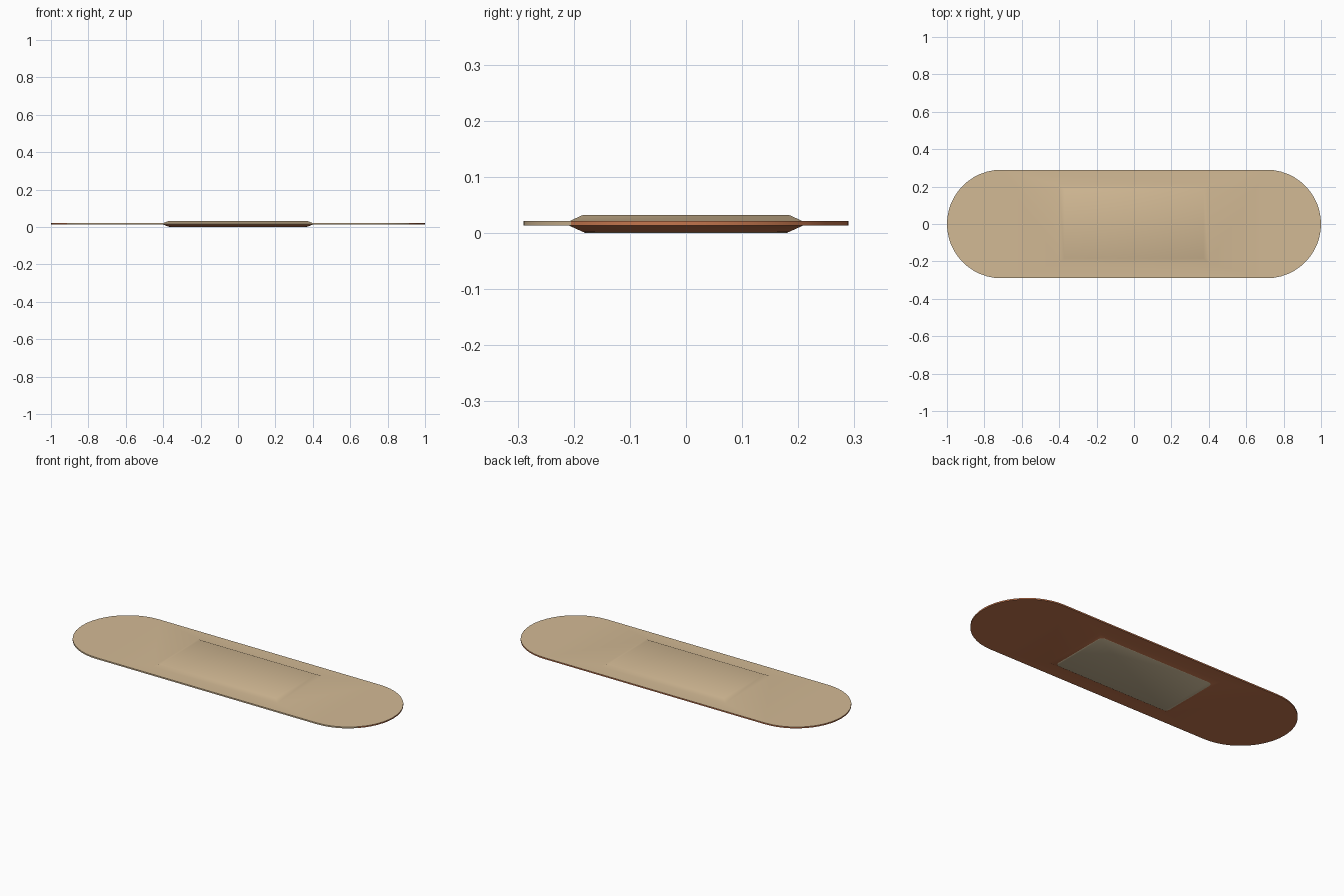
import bpy, bmesh, math

cube = bpy.data.objects.get("Cube")
if cube:
    bpy.data.objects.remove(cube, do_unlink=True)


def material(name, rgb):
    m = bpy.data.materials.new(name)
    m.use_nodes = True
    m.diffuse_color = (*rgb, 1)
    m.node_tree.nodes["Principled BSDF"].inputs["Base Color"].default_value = (*rgb, 1)
    return m


tan = material("tan fabric", (0.65, 0.49, 0.30))
brown = material("brown adhesive", (0.55, 0.18, 0.075))
gauze = material("gauze", (0.65, 0.53, 0.34))

RADIUS, STRAIGHT, SEGMENTS = 0.29, 0.71, 24
LOW, HIGH = 0.013, 0.021


def stadium():
    pts = []
    for side in (1, -1):
        for i in range(SEGMENTS + 1):
            a = math.pi * (i / SEGMENTS - 0.5)
            pts.append((side * (STRAIGHT + RADIUS * math.cos(a)), side * RADIUS * math.sin(a)))
    return pts


def rectangle(x, y):
    return [(x, -y), (x, y), (-x, y), (-x, -y)]


def rounded_rectangle(x, y, r):
    pts = []
    for k, (sx, sy) in enumerate([(1, 1), (-1, 1), (-1, -1), (1, -1)]):
        for i in range(5):
            a = math.pi / 2 * (k + i / 4)
            pts.append((sx * (x - r) + r * math.cos(a), sy * (y - r) + r * math.sin(a)))
    return pts


def ring(bm, pts, z):
    return [bm.verts.new((x, y, z)) for x, y in pts]


def loop_edges(bm, vs):
    return [bm.edges.new((a, b)) for a, b in zip(vs, vs[1:] + vs[:1])]


def bridge(bm, a, b):
    n = len(a)
    return [bm.faces.new((a[i], a[(i + 1) % n], b[(i + 1) % n], b[i])) for i in range(n)]


def finish(bm, name, mats):
    bmesh.ops.recalc_face_normals(bm, faces=bm.faces)
    me = bpy.data.meshes.new(name)
    bm.to_mesh(me)
    bm.free()
    for m in mats:
        me.materials.append(m)
    ob = bpy.data.objects.new(name, me)
    bpy.context.collection.objects.link(ob)
    bpy.ops.object.select_all(action='DESELECT')
    ob.select_set(True)
    bpy.context.view_layer.objects.active = ob
    bpy.ops.object.shade_smooth_by_angle(angle=math.radians(30))


# Strip: round-ended sheet with a shallow raised panel on both faces
bm = bmesh.new()
outer = {}
for z, panel_z, mat in ((LOW, 0.002, 1), (HIGH, 0.032, 0)):
    outer[z] = ring(bm, stadium(), z)
    base = ring(bm, rectangle(0.40, 0.208), z)
    panel = ring(bm, rectangle(0.372, 0.184), panel_z)
    edges = loop_edges(bm, outer[z]) + loop_edges(bm, base)
    sheet = bmesh.ops.triangle_fill(bm, use_beauty=True, edges=edges)["geom"]
    faces = [g for g in sheet if isinstance(g, bmesh.types.BMFace)]
    faces += bridge(bm, base, panel) + [bm.faces.new(panel)]
    for f in faces:
        f.material_index = mat

# Rim: fabric shows along the front, adhesive elsewhere
for f in bridge(bm, outer[LOW], outer[HIGH]):
    f.material_index = 0 if f.calc_center_median().y < -0.21 else 1
finish(bm, "bandage_strip", [tan, brown])

# Gauze pad on the underside
bm = bmesh.new()
bottom = ring(bm, rounded_rectangle(0.366, 0.18, 0.025), 0)
top = ring(bm, rounded_rectangle(0.37, 0.183, 0.025), 0.002)
bridge(bm, bottom, top)
bm.faces.new(bottom)
bm.faces.new(top)
finish(bm, "gauze_pad", [gauze])
